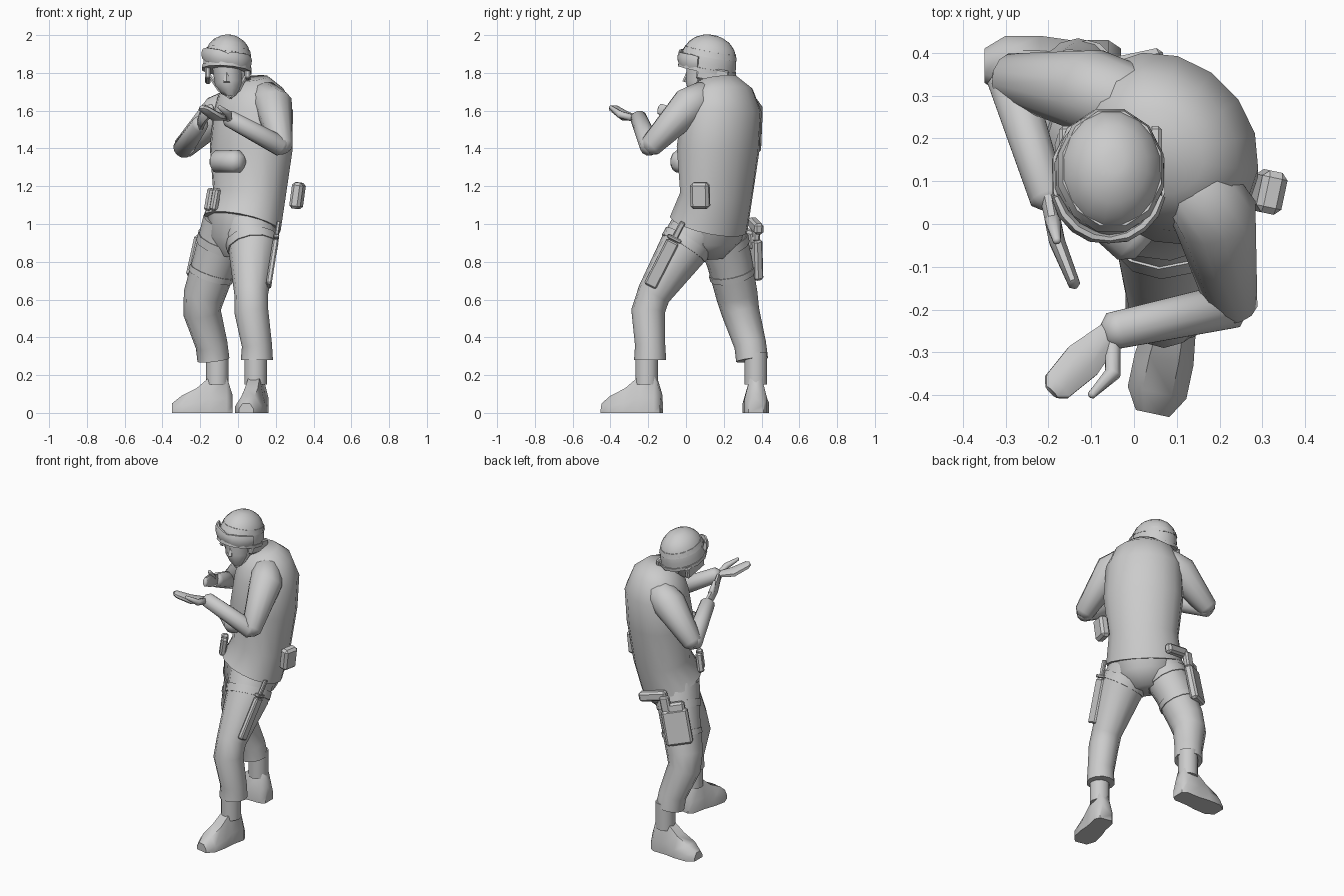
import bpy, bmesh, math
from mathutils import Vector, Euler

cube = bpy.data.objects.get("Cube")
if cube:
    bpy.data.objects.remove(cube, do_unlink=True)

grey = bpy.data.materials.new("plain grey")
grey.use_nodes = True
grey.diffuse_color = (.6, .6, .6, 1)
grey.node_tree.nodes["Principled BSDF"].inputs["Base Color"].default_value = grey.diffuse_color

UP = Vector((0, 0, 1))
FRONT = Vector((0, -1, 0))
FACING = Vector((-.7, -.7, 0))   # direction the chest points


def finish(name, bm, angle=50):
    """Turn a bmesh into a named, smooth shaded object."""
    bmesh.ops.recalc_face_normals(bm, faces=bm.faces[:])
    mesh = bpy.data.meshes.new(name)
    bm.to_mesh(mesh)
    bm.free()
    mesh.materials.append(grey)
    obj = bpy.data.objects.new(name, mesh)
    bpy.context.collection.objects.link(obj)
    bpy.ops.object.select_all(action='DESELECT')
    obj.select_set(True)
    bpy.context.view_layer.objects.active = obj
    bpy.ops.object.shade_smooth_by_angle(angle=math.radians(angle))


def skin(name, rings):
    """Bridge equal rings of points and cap both ends."""
    bm = bmesh.new()
    loops = [[bm.verts.new(point) for point in ring] for ring in rings]
    for low, high in zip(loops, loops[1:]):
        for i in range(len(low)):
            bm.faces.new((low[i - 1], low[i], high[i], high[i - 1]))
    bm.faces.new(loops[0])
    bm.faces.new(loops[-1])
    finish(name, bm)


def rounded(rows):
    """Add a smaller ring beyond each end of a path of (x, y, z, radius)."""
    def tip(end, inner):
        outward = (Vector(end[:3]) - Vector(inner[:3])).normalized()
        radius = end[3] / 2
        return (*(Vector(end[:3]) + outward * radius), radius)
    return [tip(rows[0], rows[1]), *rows, tip(rows[-1], rows[-2])]


def loft(name, rows, ref=FACING, ratio=1, sides=12):
    """Ellipses (x, y, z, half width) square to their path; ratio sets the depth."""
    centres = [Vector(row[:3]) for row in rows]
    last = len(rows) - 1
    rings = []
    for i, centre in enumerate(centres):
        along = centres[min(i + 1, last)] - centres[max(i - 1, 0)]
        side = along.cross(ref).normalized()
        deep = side.cross(along).normalized() * ratio
        turns = [math.tau * (k + .5) / sides for k in range(sides)]
        rings.append([centre + (side * math.cos(t) + deep * math.sin(t)) * rows[i][3] for t in turns])
    skin(name, rings)


def strap(name, rows, low, high, ref=FACING, ratio=1, slack=.006):
    """Thin band hugging a lofted part between two heights."""
    def section(height):
        for first, second in zip(rows, rows[1:]):
            if min(first[2], second[2]) <= height <= max(first[2], second[2]):
                mix = (height - first[2]) / (second[2] - first[2])
                x, y, z, radius = Vector(first).lerp(Vector(second), mix)
                return (x, y, z, radius + slack)
    loft(name, [section(low), section(high)], ref, ratio)


def box(name, loc, size, turn):
    """Bevelled box, turned by degrees about x, y and z."""
    bm = bmesh.new()
    bmesh.ops.create_cube(bm, size=1)
    bmesh.ops.scale(bm, vec=size, verts=bm.verts[:])
    bmesh.ops.bevel(bm, geom=bm.edges[:], offset=min(size) / 4, segments=1, affect='EDGES')
    matrix = Euler([math.radians(degrees) for degrees in turn]).to_matrix()
    bmesh.ops.transform(bm, matrix=matrix.to_4x4(), verts=bm.verts[:])
    bmesh.ops.translate(bm, vec=loc, verts=bm.verts[:])
    finish(name, bm, 30)


def boot(name, heel, heading):
    """Flat soled boot sliced from heel to toe, with a shaft up into the trousers."""
    forward = Vector((math.cos(heading), math.sin(heading), 0))
    side = forward.cross(UP)
    half = [(1, 0), (1, .4), (.5, 1)]
    outline = half + [(-s, t) for s, t in reversed(half)]
    slices = [(0, .04, .1), (.03, .06, .19), (.12, .06, .19), (.19, .07, .13), (.27, .07, .09), (.32, .04, .05)]
    skin(name, [[heel + forward * far + side * wide * s + UP * tall * t for s, t in outline]
                for far, wide, tall in slices])
    ankle = heel + forward * .08
    loft(name + "_shaft", [(*(ankle + UP * height), .06) for height in (.15, .32)])


# Torso in a vest, turned toward the front right
loft("vest", [(.02, .12, 1, .23), (.06, .16, 1.15, .21), (.07, .17, 1.4, .24),
              (.08, .19, 1.6, .23), (.07, .18, 1.7, .19), (.06, .17, 1.77, .11)], ratio=.83, sides=16)
loft("pelvis", [(.03, .13, 1.03, .2), (.01, .12, .91, .18), (0, .12, .82, .09)], ratio=.9)
loft("chest_pouch", rounded([(-.11, .06, 1.33, .06), (0, -.04, 1.33, .06)]), UP)

# Legs with straps and boots
left_leg = [(.06, .07, 1, .14), (.08, -.02, .86, .13), (.07, -.17, .63, .09), (.07, -.2, .54, .09),
            (.1, -.19, .36, .08), (.1, -.19, .28, .085)]
right_leg = [(-.05, .17, 1, .14), (-.12, .23, .8, .12), (-.18, .27, .62, .11), (-.19, .29, .53, .1),
             (-.14, .34, .36, .085), (-.13, .35, .28, .085)]
for side_name, leg in (("left", left_leg), ("right", right_leg)):
    loft(side_name + "_leg", leg)
    strap(side_name + "_thigh_strap", leg, .87, .91)
strap("holster_strap", right_leg, .72, .75)
boot("left_boot", Vector((.11, -.13, 0)), math.radians(-102))
boot("right_boot", Vector((-.03, .37, 0)), math.radians(180))

# Arms and cupped hands
left_elbow, left_wrist = (.23, -.19, 1.41), (-.05, -.25, 1.56)
right_elbow, right_wrist = (-.29, .34, 1.4), (-.2, .06, 1.53)
loft("left_upper_arm", rounded([(.14, .1, 1.67, .09), (.19, .02, 1.63, .1), (*left_elbow, .06)]))
loft("right_upper_arm", rounded([(0, .28, 1.64, .09), (-.1, .31, 1.59, .1), (*right_elbow, .06)]))
for side_name, elbow, wrist in (("left", left_elbow, left_wrist), ("right", right_elbow, right_wrist)):
    loft(side_name + "_forearm", rounded([(*elbow, .055), (*wrist, .045)]), UP)
loft("left_hand", rounded([(*left_wrist, .03), (-.12, -.32, 1.57, .05), (-.18, -.38, 1.61, .04)]), UP, .5, 8)
loft("left_thumb", rounded([(-.05, -.28, 1.56, .02), (-.05, -.35, 1.58, .02), (-.1, -.4, 1.62, .01)]), UP, 1, 8)
loft("right_hand", rounded([(*right_wrist, .02), (-.18, -.04, 1.57, .02), (-.14, -.14, 1.61, .015)]), UP, 2, 8)
loft("right_thumb", rounded([(-.19, .01, 1.57, .02), (-.18, -.04, 1.63, .01)]), UP, 1, 8)

# Head with a nose
loft("neck", [(.02, .15, 1.7, .07), (-.03, .12, 1.82, .07)])
loft("head", [(-.04, .06, 1.68, .03), (-.04, .06, 1.7, .05), (-.05, .08, 1.74, .075),
              (-.06, .1, 1.88, .085)], FRONT, 1.15)
loft("nose", [(-.06, 0, 1.75, .02), (-.06, .02, 1.82, .01)], FRONT, 1, 6)

# Helmet leaning back: a flat topped dome with a rim, a cloth band and ear flaps
base, crown = Vector((-.06, .11, 1.81)), Vector((-.045, .145, 2))
helmet = []
for step in range(7):
    rise = math.sin(step / 6 * math.pi / 2) * .99
    helmet.append((*base.lerp(crown, rise), .13 * math.sqrt(1 - rise ** 3)))
loft("helmet", helmet, FRONT, 1.18, 16)
strap("helmet_rim", helmet, 1.81, 1.83, FRONT, 1.18)
strap("helmet_band", helmet, 1.89, 1.92, FRONT, 1.18, .004)
for side_name, x in (("left", .05), ("right", -.16)):
    box(side_name + "_ear_flap", (x, .14, 1.79), (.03, .17, .07), (-10, 0, 0))
    loft(side_name + "_chin_strap", [(x, .08, 1.8, .01), (x / 2 - .02, .06, 1.71, .01), (-.04, .04, 1.67, .01)],
         FRONT, 1, 6)

# Goggles wrapped round the front of the helmet, pinched over the nose
goggles = []
for step in range(-4, 5):
    swing = math.radians(step * 18)
    across = math.sin(swing) * .13
    goggles.append((base.x + across, base.y - math.cos(swing) * .145, 1.88 - across / 6,
                    .011 if step in (-4, 0, 4) else .015))
loft("goggles", goggles, UP, 2.6, 8)

# Belt pouches
box("left_hip_pouch", (.315, .075, 1.15), (.06, .1, .14), (0, 8, -12))
for side_name, x, y in (("outer", -.15, .07), ("inner", -.12, .02)):
    box(side_name + "_magazine_pouch", (x, y, 1.13), (.04, .04, .12), (8, 6, 45))

# Knife in a sheath on the left thigh, parts strung along its axis
knife_turn = (-27, 9, 0)
knife_axis = Euler([math.radians(degrees) for degrees in knife_turn]).to_matrix() @ UP
sheath = Vector((.18, -.13, .79))
for part, along, size in (("sheath", 0, (.03, .07, .27)), ("guard", .15, (.03, .08, .02)),
                          ("handle", .2, (.02, .03, .1))):
    box("knife_" + part, sheath + knife_axis * along, size, knife_turn)

# Holster and pistol on the right thigh
holster_turn = (8, 10, 32)
box("holster", (-.18, .35, .82), (.16, .05, .22), holster_turn)
box("holster_plate", (-.16, .34, .92), (.12, .05, .1), holster_turn)
box("pistol_slide", (-.02, .37, .99), (.18, .05, .06), (0, 12, 12))
box("pistol_grip", (-.11, .37, .96), (.06, .04, .1), (0, 12, 12))
